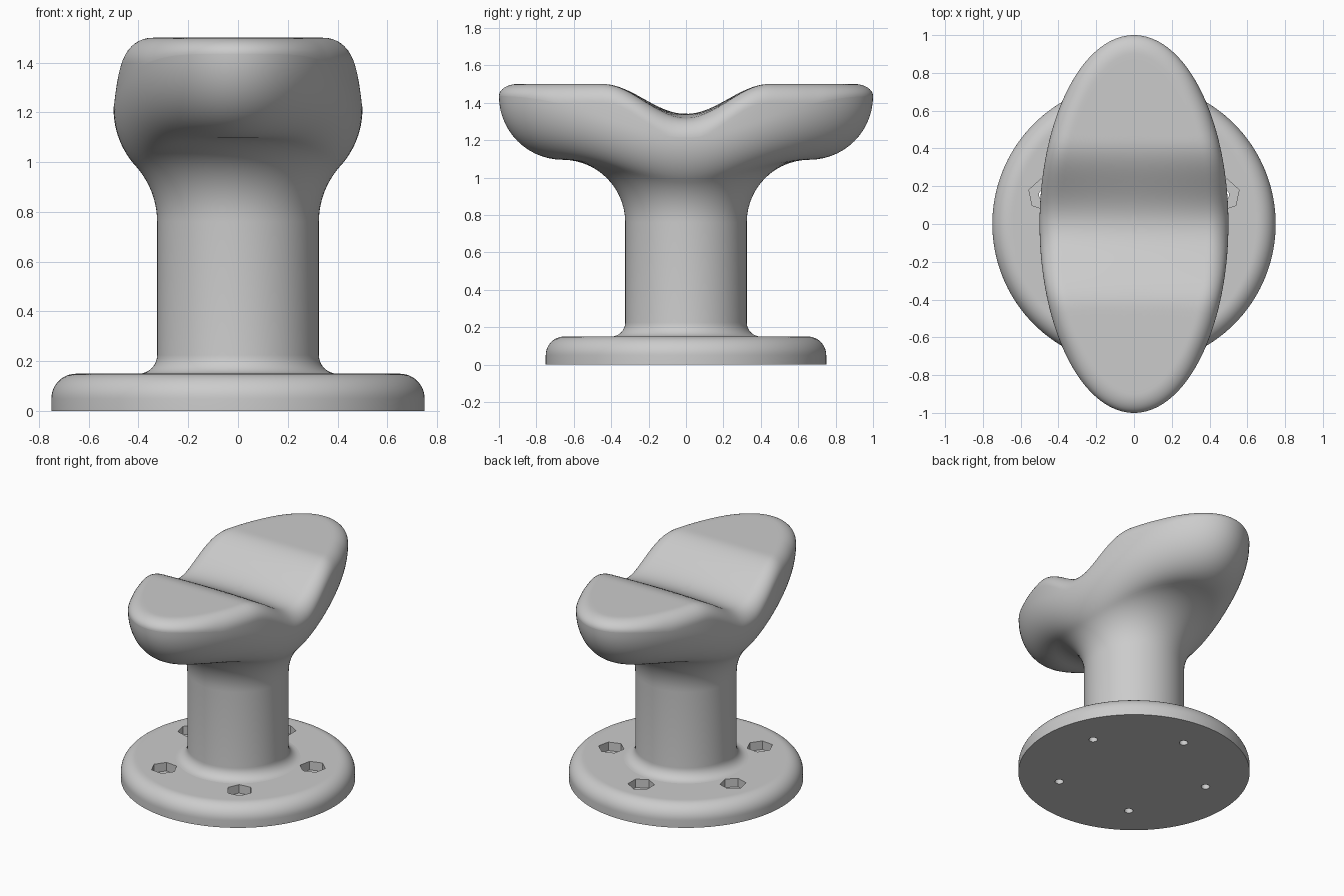
import bpy
import bmesh
from math import sin, cos, pi, atan2, acos, hypot, sqrt

if "Cube" in bpy.data.objects:
    bpy.data.objects.remove(bpy.data.objects["Cube"], do_unlink=True)

SEGMENTS = 160
BASE_R, BASE_H = 0.75, 0.15
COLUMN_R, COLUMN_TOP = 0.325, 0.76
HALF_X, HALF_Y, TOP = 0.5, 1.0, 1.5
EDGE = 0.1

grey = bpy.data.materials.new("plain grey")
grey.use_nodes = True
grey.diffuse_color = (0.6, 0.6, 0.6, 1)
grey.node_tree.nodes["Principled BSDF"].inputs["Base Color"].default_value = (0.6, 0.6, 0.6, 1)


def loft(name, rings):
    """Skin a list of closed rings and cap both ends."""
    bm = bmesh.new()
    loops = [[bm.verts.new(p) for p in ring] for ring in rings]
    n = len(rings[0])
    for low, high in zip(loops, loops[1:]):
        for i in range(n):
            j = (i + 1) % n
            bm.faces.new((low[i], low[j], high[j], high[i]))
    bm.faces.new(loops[0][::-1])
    bm.faces.new(loops[-1])
    bmesh.ops.recalc_face_normals(bm, faces=bm.faces)
    mesh = bpy.data.meshes.new(name)
    bm.to_mesh(mesh)
    bm.free()
    mesh.materials.append(grey)
    obj = bpy.data.objects.new(name, mesh)
    bpy.context.collection.objects.link(obj)
    return obj


def circle(r, z, n=SEGMENTS, x=0, y=0, turn=0):
    return [(x + r * cos(turn + 2 * pi * i / n), y + r * sin(turn + 2 * pi * i / n), z)
            for i in range(n)]


def select_only(obj):
    bpy.ops.object.select_all(action='DESELECT')
    obj.select_set(True)
    bpy.context.view_layer.objects.active = obj


def smooth(obj):
    select_only(obj)
    bpy.ops.object.shade_smooth_by_angle(angle=pi / 6)


# Round base plate with a rounded upper rim
rings = [circle(BASE_R, 0)]
for k in range(13):
    a = pi / 2 * k / 12
    rings.append(circle(BASE_R - EDGE * (1 - cos(a)), BASE_H - EDGE * (1 - sin(a))))
rings.append(circle(BASE_R - EDGE - 0.01, BASE_H))
base = loft("base_plate", rings)

# Five hexagonal nut pockets with bolt holes through the plate
for k in range(5):
    a = pi / 2 + k * 2 * pi / 5
    x, y = 0.5 * cos(a), 0.5 * sin(a)
    for sides, r, z0, z1 in ((6, 0.085, 0.09, 0.2), (24, 0.028, -0.05, 0.12)):
        cutter = loft("hole_cutter", [circle(r, z, sides, x, y, a) for z in (z0, z1)])
        cutter.hide_render = True
        cut = base.modifiers.new("hole", 'BOOLEAN')
        cut.operation = 'DIFFERENCE'
        cut.solver = 'EXACT'
        cut.object = cutter
        select_only(base)
        bpy.ops.object.modifier_apply(modifier=cut.name)
        bpy.data.objects.remove(cutter, do_unlink=True)
smooth(base)


def saddle(x, y):
    """Height of the top: flat wings with a slightly crowned valley across."""
    if abs(y) > 0.45:
        return TOP
    depth = 0.16 + 0.035 * min(1, abs(x) / HALF_X) ** 2
    return TOP - depth * (1 + cos(pi * y / 0.45)) / 2


def spoke(t):
    """One upright strip of points from the column foot to the top centre."""
    ex, ey = HALF_X * cos(t), HALF_Y * sin(t)
    reach = hypot(ex, ey)
    ux, uy = ex / reach, ey / reach
    pts = [(0.4 * ux, 0.4 * uy, 0.1)]

    def add(r, z):
        pts.append((r * ux, r * uy, z))

    # Foot fillet
    for k in range(9):
        a = pi / 2 * k / 8
        add(COLUMN_R + 0.075 * (1 - sin(a)), BASE_H + 0.075 * (1 - cos(a)))
    # Column flaring out, then rounding up to the rim in two tangent arcs
    r1, r2 = 0.335, 0.34
    bend = acos(max(0, 1 - (reach - COLUMN_R) / (r1 + r2)))
    for k in range(15):
        a = bend * k / 14
        add(COLUMN_R + r1 * (1 - cos(a)), COLUMN_TOP + r1 * sin(a))
    wall = COLUMN_TOP + (r1 + r2) * sin(bend)
    for k in range(1, 15):
        a = bend * (1 - k / 14)
        add(reach - r2 * (1 - cos(a)), wall - r2 * sin(a))
    # Rounded upper rim, inset square to the ellipse
    nx, ny = cos(t) / HALF_X, sin(t) / HALF_Y
    size = hypot(nx, ny)
    nx, ny = nx / size, ny / size
    drop = max(0.02, min(EDGE, saddle(ex, ey) - wall - 0.001))
    for k in range(11):
        a = pi / 2 * k / 10
        inset = EDGE * (1 - cos(a))
        x, y = ex - nx * inset, ey - ny * inset
        pts.append((x, y, saddle(x, y) - drop * (1 - sin(a))))
    # Saddle surface
    ix, iy = ex - nx * EDGE, ey - ny * EDGE
    for k in range(1, 30):
        s = 1 - k / 30
        pts.append((ix * s, iy * s, saddle(ix * s, iy * s)))
    return pts


# Column and saddle-shaped head in one flowing skin
spokes = [spoke(2 * pi * i / SEGMENTS) for i in range(SEGMENTS)]
smooth(loft("column_and_saddle_head", list(zip(*spokes))))
